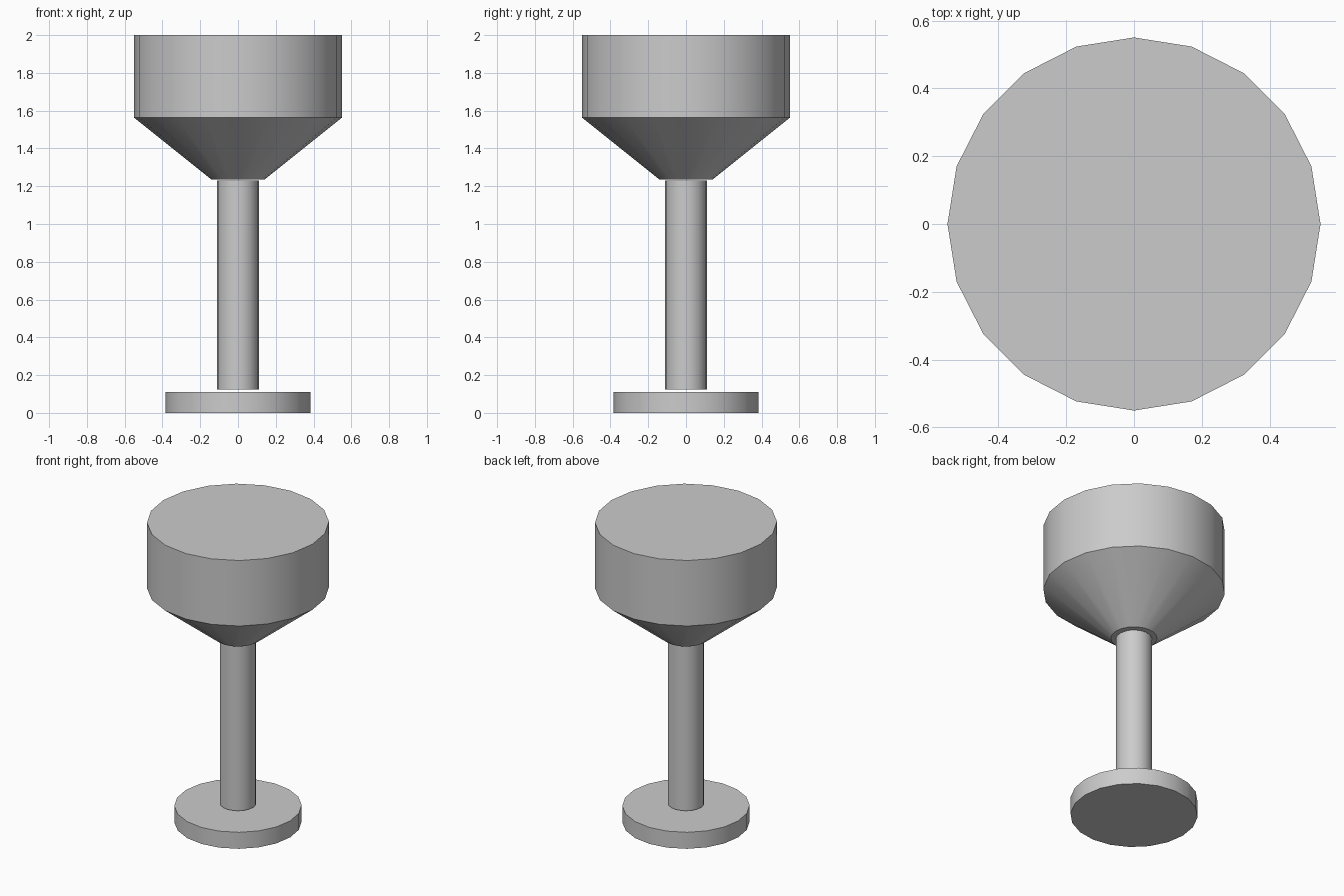
import bpy
import math

if "Cube" in bpy.data.objects:
    bpy.data.objects.remove(bpy.data.objects["Cube"])

SIDES = 20


def lathe(name, profile):
    """Closed solid turned around z from (radius, height) points, bottom to top."""
    verts = [(r * math.cos(2 * math.pi * i / SIDES),
              r * math.sin(2 * math.pi * i / SIDES), z)
             for r, z in profile for i in range(SIDES)]
    faces = [tuple(reversed(range(SIDES)))]
    for k in range(len(profile) - 1):
        a, b = k * SIDES, (k + 1) * SIDES
        for i in range(SIDES):
            j = (i + 1) % SIDES
            faces.append((a + i, a + j, b + j, b + i))
    faces.append(tuple(range((len(profile) - 1) * SIDES, len(profile) * SIDES)))
    mesh = bpy.data.meshes.new(name)
    mesh.from_pydata(verts, [], faces)
    obj = bpy.data.objects.new(name, mesh)
    bpy.context.collection.objects.link(obj)
    # Smooth sides, sharp rims
    bpy.ops.object.select_all(action='DESELECT')
    obj.select_set(True)
    bpy.context.view_layer.objects.active = obj
    bpy.ops.object.shade_smooth_by_angle(angle=math.radians(30))
    return obj


# Round foot
lathe("base", [(0.385, 0.0), (0.385, 0.11)])
# Slim stem, with a hairline gap above the foot
lathe("stem", [(0.11, 0.125), (0.11, 1.23)])
# Tapered cup with a straight upper wall
lathe("bowl", [(0.14, 1.235), (0.55, 1.563), (0.55, 2.0)])
